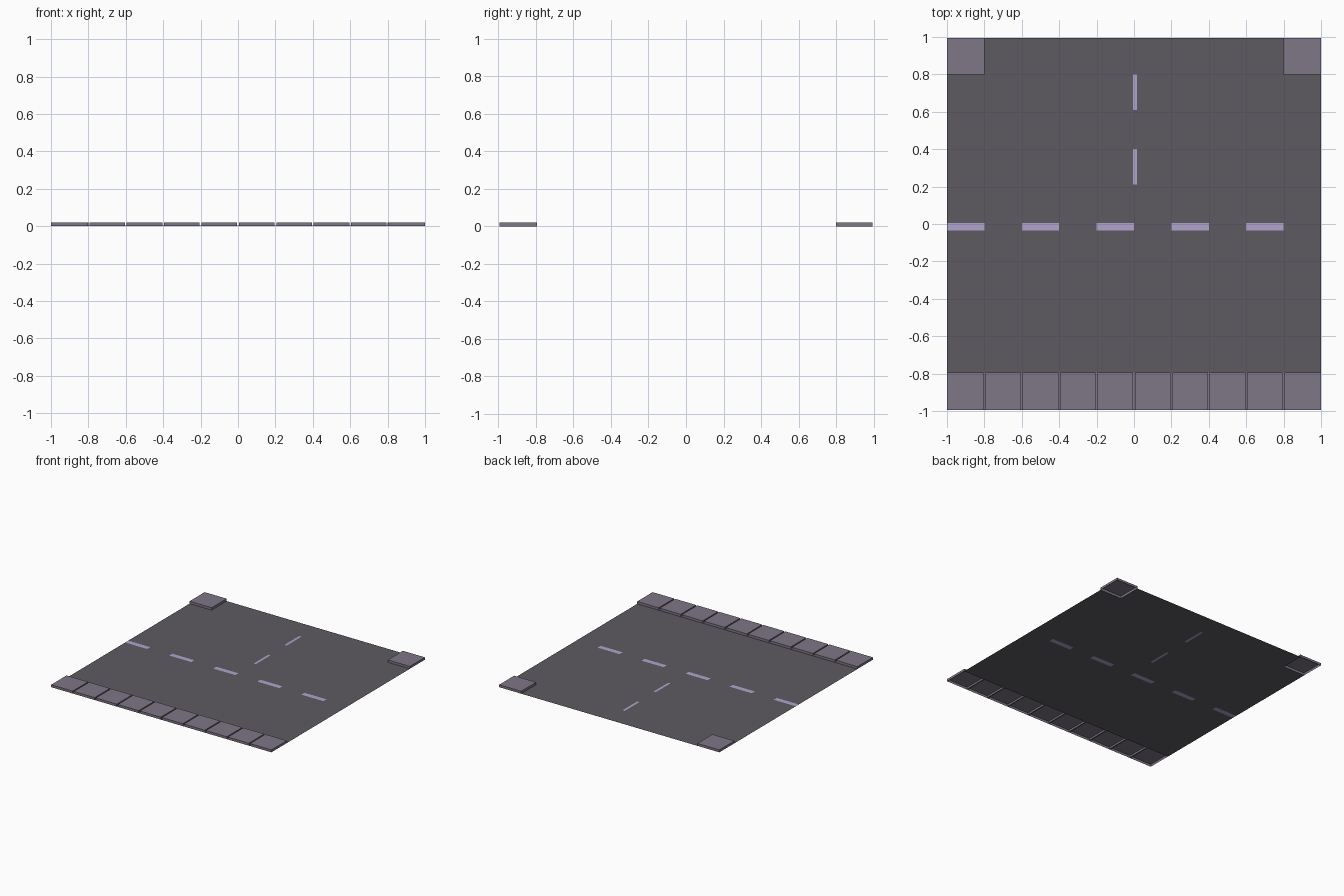
import bpy
import bmesh

if "Cube" in bpy.data.objects:
    bpy.data.objects.remove(bpy.data.objects["Cube"])

Y = 0.995      # half depth of the tile
H = 0.02       # pavement height
W = 0.2        # paving slab size


def material(name, rgb):
    m = bpy.data.materials.new(name)
    m.diffuse_color = (*rgb, 1)
    m.use_nodes = True
    m.node_tree.nodes["Principled BSDF"].inputs["Base Color"].default_value = m.diffuse_color
    return m


asphalt = material("asphalt", (0.11, 0.105, 0.12))
paving = material("paving", (0.21, 0.18, 0.24))
paint = material("paint", (0.44, 0.37, 0.61))


def finish(bm, name, mat):
    me = bpy.data.meshes.new(name)
    bm.to_mesh(me)
    bm.free()
    me.materials.append(mat)
    ob = bpy.data.objects.new(name, me)
    bpy.context.collection.objects.link(ob)
    return ob


# Flat road sheet divided so the painted dashes lie flush in it
dashes = [(x, x + W, -0.035, 0.005) for x in (-1.0, -0.6, -0.2, 0.2, 0.6)]
dashes += [(-0.005, 0.015, y, y + 0.19) for y in (0.21, 0.61)]
corners = [(-1, -0.8, 0.8, Y), (0.8, 1, 0.8, Y)]
rects = dashes + corners
xs = sorted({round(v, 4) for r in rects for v in r[:2]})
ys = sorted({round(v, 4) for r in rects for v in r[2:]} | {-0.795})


def inside(x, y, areas):
    return any(a < x < b and c < y < d for a, b, c, d in areas)


def sheet(name, mat, keep):
    bm = bmesh.new()
    for x0, x1 in zip(xs, xs[1:]):
        for y0, y1 in zip(ys, ys[1:]):
            if keep((x0 + x1) / 2, (y0 + y1) / 2):
                bm.faces.new([bm.verts.new((x, y, 0)) for x, y in
                              ((x0, y0), (x1, y0), (x1, y1), (x0, y1))])
    bmesh.ops.remove_doubles(bm, verts=bm.verts, dist=1e-4)
    if mat == asphalt:
        bmesh.ops.dissolve_limit(bm, angle_limit=0.01, verts=bm.verts, edges=bm.edges)
    return finish(bm, name, mat)


sheet("road", asphalt, lambda x, y: not inside(x, y, rects))
sheet("lane_dashes", paint, lambda x, y: inside(x, y, dashes))


# Pavement shells, open underneath, extruded along y from an x-z outline
def pavement(name, outline, y0, y1):
    bm = bmesh.new()
    a = [bm.verts.new((x, y0, z)) for x, z in outline]
    b = [bm.verts.new((x, y1, z)) for x, z in outline]
    for i in range(len(a) - 1):
        bm.faces.new((a[i], a[i + 1], b[i + 1], b[i]))
    bm.faces.new(a[::-1])
    bm.faces.new(b)
    bmesh.ops.recalc_face_normals(bm, faces=bm.faces)
    if max(bm.faces, key=lambda f: f.calc_center_median().z).normal.z < 0:
        bmesh.ops.reverse_faces(bm, faces=bm.faces)
    return finish(bm, name, paving)


# Long pavement of ten slabs with narrow joints
outline = [(-1, 0), (-1, H)]
for i in range(1, 10):
    x = -1 + W * i
    outline += [(x - 0.005, H), (x - 0.005, 0.005), (x + 0.005, 0.005), (x + 0.005, H)]
outline += [(1, H), (1, 0)]
pavement("pavement", outline, -Y, -0.795)

# Corner slabs beside the side road
for side, (x0, x1, y0, y1) in zip(("left", "right"), corners):
    pavement("corner_slab_" + side, [(x0, 0), (x0, H), (x1, H), (x1, 0)], y0, y1)
